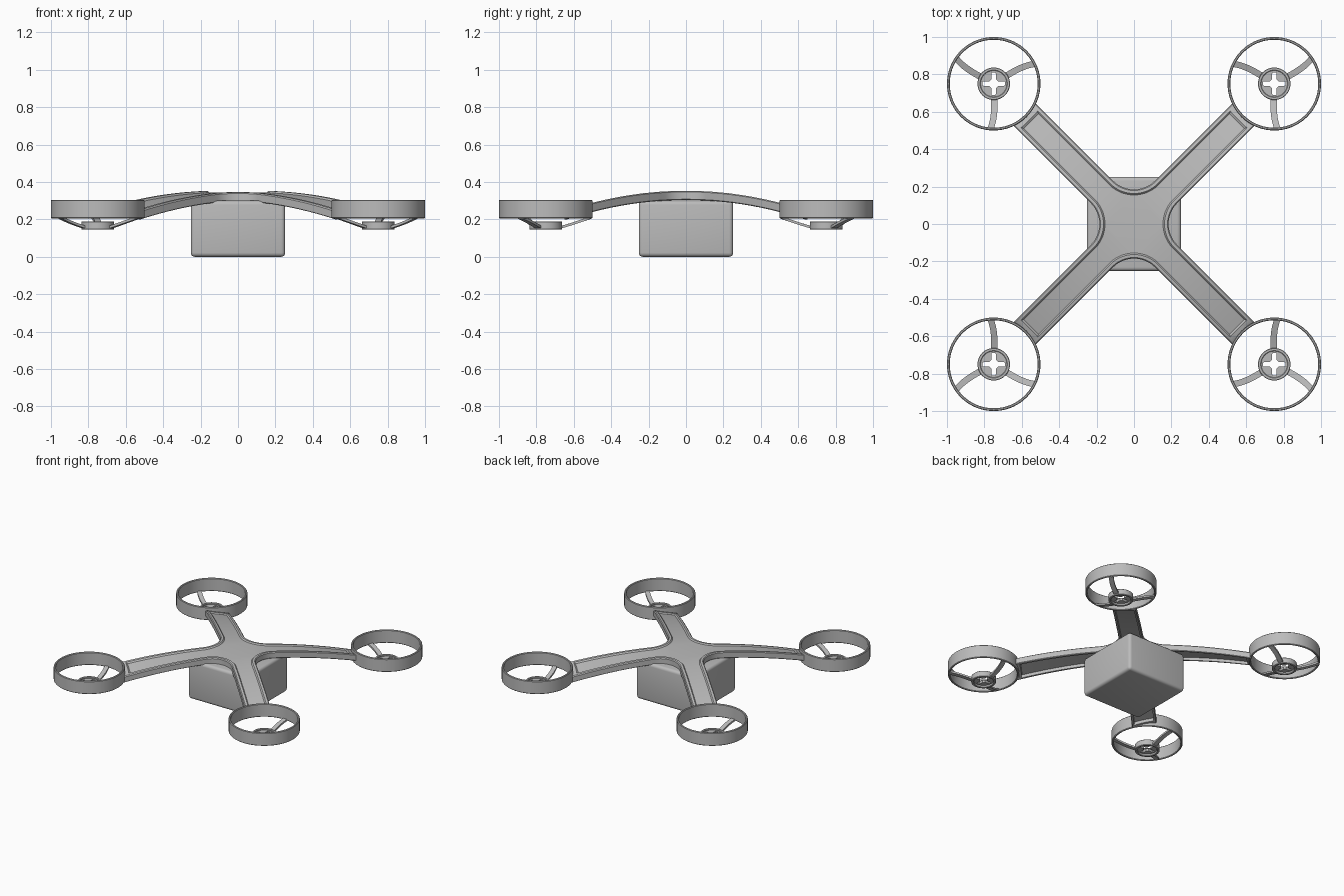
import bpy, bmesh
from math import sin, cos, pi, sqrt, radians, asin, atan2
from mathutils import Vector

cube = bpy.data.objects.get("Cube")
if cube:
    bpy.data.objects.remove(cube, do_unlink=True)

grey = bpy.data.materials.new("plain_grey")
grey.use_nodes = True
grey.diffuse_color = (0.5, 0.5, 0.5, 1)
grey.node_tree.nodes["Principled BSDF"].inputs["Base Color"].default_value = (0.5, 0.5, 0.5, 1)

ROTOR = 0.75          # rotor centre on x and y
GUARD_R = 0.25


def finish(name, bm, mirror=False, angle=30):
    bmesh.ops.recalc_face_normals(bm, faces=bm.faces)
    me = bpy.data.meshes.new(name)
    bm.to_mesh(me)
    bm.free()
    me.materials.append(grey)
    me.polygons.foreach_set("use_smooth", [True] * len(me.polygons))
    me.set_sharp_from_angle(angle=radians(angle))
    ob = bpy.data.objects.new(name, me)
    bpy.context.collection.objects.link(ob)
    if mirror:
        mod = ob.modifiers.new("four_corners", "MIRROR")
        mod.use_axis = (True, True, False)
        mod.use_mirror_merge = False
    return ob


def bridge(bm, a, b):
    n = len(a)
    for i in range(n):
        j = (i + 1) % n
        bm.faces.new((a[i], a[j], b[j], b[i]))


def loops_to_tube(bm, loops):
    """Join closed loops of points into a closed ring-shaped skin."""
    rows = [[bm.verts.new(p) for p in loop] for loop in loops]
    for i, row in enumerate(rows):
        bridge(bm, row, rows[(i + 1) % len(rows)])


def lathe(profile, steps=72):
    return [[(ROTOR + r * cos(2 * pi * k / steps), ROTOR + r * sin(2 * pi * k / steps), z)
             for k in range(steps)] for r, z in profile]


def ring_profile(r0, r1, z0, z1, c):
    return [(r0 + c, z0), (r1 - c, z0), (r1, z0 + c), (r1, z1 - c),
            (r1 - c, z1), (r0 + c, z1), (r0, z1 - c), (r0, z0 + c)]


# Body box with rounded edges
bm = bmesh.new()
bmesh.ops.create_cube(bm, size=1)
for v in bm.verts:
    v.co = Vector((v.co.x * 0.505, v.co.y * 0.505, (v.co.z + 0.5) * 0.3))
bmesh.ops.bevel(bm, geom=bm.edges[:], offset=0.022, segments=4, profile=0.5, affect="EDGES")
finish("body_box", bm)

# Cross frame: four filleted arms, bent along y
HALF_W, FILLET_C, FILLET_R = 0.085, 0.342, 0.157
ARC, STRAIGHT, ENDS = 8, 14, 5
BEND_R = 1.95
REACH = ROTOR * sqrt(2)


def bend(x, y, z):
    return (x, y, z - y * y / (2 * BEND_R))


def end_at(t, d):
    """How far the arm reaches at sideways offset t, inset by d."""
    f = min(d / 0.03, 1)
    return (1 - f) * (REACH - sqrt(0.244 ** 2 - t * t)) + f * 0.778


def arm_side(d):
    """Edge of the arm along +45 degrees on its +x side, as (along, across)."""
    w, r = HALF_W - d, FILLET_R + d
    pts = []
    for k in range(ARC + 1):
        a = pi - k / ARC * pi / 4
        x, y = FILLET_C + r * cos(a), r * sin(a)
        pts.append(((x + y) / sqrt(2), (x - y) / sqrt(2)))
    start, stop = pts[-1][0], end_at(w, d)
    pts += [(start + (stop - start) * k / STRAIGHT, w) for k in range(1, STRAIGHT + 1)]
    return pts


def frame_loop(d, z):
    side = arm_side(d)
    w = HALF_W - d
    tip = [(end_at(t, d), t) for t in (w * (1 - 2 * k / (ENDS + 1)) for k in range(1, ENDS + 1))]
    local = side + tip + [(s, -t) for s, t in reversed(side[1:])]
    loop = []
    for q in range(4):
        a = pi / 4 + q * pi / 2
        loop += [bend(s * cos(a) + t * sin(a), s * sin(a) - t * cos(a), z) for s, t in local]
    return loop


def fill_frame(bm, row):
    """Close the inside of a frame loop with strips across each arm and a hub."""
    n, m = len(row) // 4, ARC + STRAIGHT
    middle = bm.verts.new((0, 0, row[0].co.z))
    for q in range(4):
        right = [row[q * n + k] for k in range(m + 1)]
        left = [row[(q * n + n - k) % len(row)] for k in range(m + 1)]
        for k in range(m):
            bm.faces.new((right[k], right[k + 1], left[k + 1], left[k]))
        bm.faces.new(row[q * n + m:q * n + m + ENDS + 2])
        bm.faces.new((middle, right[0], left[0]))


bm = bmesh.new()
section = [(0.030, 0.344), (0.022, 0.353), (0.006, 0.353), (0, 0.347),
           (0, 0.308), (0.004, 0.304), (0.016, 0.304), (0.018, 0.326)]
rows = [[bm.verts.new(p) for p in frame_loop(d, z)] for d, z in section]
for a, b in zip(rows, rows[1:]):
    bridge(bm, a, b)
fill_frame(bm, rows[0])
fill_frame(bm, rows[-1])
finish("cross_frame", bm)

# Rotor guard rings
bm = bmesh.new()
loops_to_tube(bm, lathe(ring_profile(0.235, GUARD_R, 0.205, 0.305, 0.004)))
finish("rotor_guards", bm, mirror=True)

# Motor hub walls
bm = bmesh.new()
loops_to_tube(bm, lathe(ring_profile(0.070, 0.087, 0.145, 0.190, 0.003), 48))
finish("motor_hubs", bm, mirror=True)

# Hub plates with a cross-shaped hole
SLOT_W, SLOT_L, HOLE_R = 0.011, 0.060, 0.026
tip_a, root_a = atan2(SLOT_W, SLOT_L), asin(SLOT_W / HOLE_R)
quarter = [(-tip_a, SLOT_L), (tip_a, SLOT_L), (root_a, HOLE_R),
           (pi / 4, HOLE_R), (pi / 2 - root_a, HOLE_R)]
outline = [(a + q * pi / 2, r) for q in range(4) for a, r in quarter]


def plate_loop(z, radius=None):
    return [(ROTOR + (radius or r) * cos(a), ROTOR + (radius or r) * sin(a), z) for a, r in outline]


bm = bmesh.new()
loops_to_tube(bm, [plate_loop(0.160), plate_loop(0.160, 0.078),
                   plate_loop(0.180, 0.078), plate_loop(0.180)])
finish("hub_plates", bm, mirror=True)

# Curved spokes from hub to guard
bm = bmesh.new()
STEPS = 10
for base in (270, 30, 150):
    previous = None
    for k in range(STEPS + 1):
        t = k / STEPS
        a = radians(base - 2 + 6 * t * t)
        r = 0.078 + 0.163 * t
        z = 0.158 + 0.052 * t ** 1.1
        mid = Vector((ROTOR + r * cos(a), ROTOR + r * sin(a), z))
        across = Vector((-sin(a), cos(a), 0)) * 0.017
        up = Vector((0, 0, 0.007))
        ring = [bm.verts.new(mid + across * i + up * j)
                for i, j in ((-1, -1), (1, -1), (1, 1), (-1, 1))]
        if previous:
            bridge(bm, previous, ring)
        if k in (0, STEPS):
            bm.faces.new(ring)
        previous = ring
finish("rotor_spokes", bm, mirror=True)
